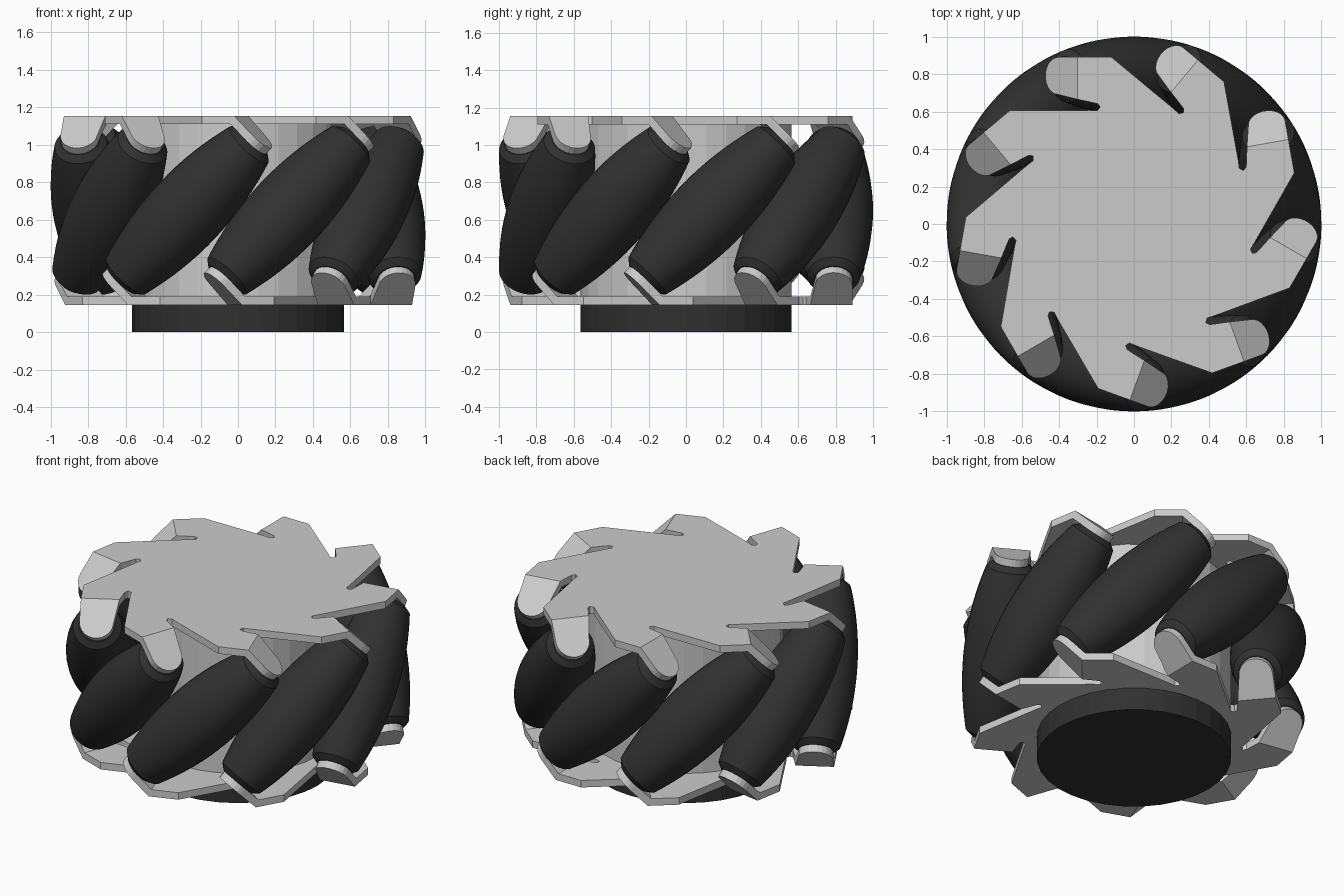
import bpy, bmesh
from math import pi, sqrt, sin, cos, radians
from mathutils import Matrix, Vector

if "Cube" in bpy.data.objects:
    bpy.data.objects.remove(bpy.data.objects["Cube"])

N = 9            # rollers around the wheel
MID = 0.65       # mid-height of the roller ring
D = 0.79         # wheel axis to roller axis
R2 = sqrt(2)

black = bpy.data.materials.new("black_rubber")
black.diffuse_color = (0.03, 0.03, 0.03, 1)
black.use_nodes = True
black.node_tree.nodes["Principled BSDF"].inputs["Base Color"].default_value = black.diffuse_color


def add_object(name, bm, mat=None):
    bmesh.ops.recalc_face_normals(bm, faces=bm.faces)
    me = bpy.data.meshes.new(name)
    bm.to_mesh(me)
    bm.free()
    if mat:
        me.materials.append(mat)
    ob = bpy.data.objects.new(name, me)
    bpy.context.collection.objects.link(ob)
    return ob


def cylinder(name, r, z0, z1, mat=None):
    bm = bmesh.new()
    bmesh.ops.create_cone(bm, cap_ends=True, segments=32, radius1=r, radius2=r, depth=z1 - z0,
                          matrix=Matrix.Translation((0, 0, (z0 + z1) / 2)))
    return add_object(name, bm, mat)


# Hub boss and inner drum
cylinder("hub_boss", 0.565, 0, 0.15, black)
cylinder("inner_drum", 0.565, 0.15, 1.12)


# Barrel rollers: profile follows the envelope of the wheel's outer cylinder
def roller_mesh():
    half = []
    for i in range(9):
        s = 0.455 * i / 8
        q = sqrt(D * D + s * s / 2)
        rho, slope = 1 - q, -s / (2 * q)
        half.append((s - rho * slope, rho * sqrt(1 - slope * slope)))
    half += [(0.525, 0.105)]
    profile = [(-s, r) for s, r in reversed(half[1:])] + half
    seg = 32
    bm = bmesh.new()
    rings = [[bm.verts.new((r * cos(2 * pi * k / seg), r * sin(2 * pi * k / seg), s))
              for k in range(seg)] for s, r in profile]
    for a, b in zip(rings, rings[1:]):
        for k in range(seg):
            j = (k + 1) % seg
            bm.faces.new((a[k], a[j], b[j], b[k]))
    bm.faces.new(rings[0])
    bm.faces.new(rings[-1])
    return bm


first = add_object("roller_1", roller_mesh(), black)
bpy.context.view_layer.objects.active = first
first.select_set(True)
bpy.ops.object.shade_smooth_by_angle(angle=radians(25))
rollers = [first]
for i in range(1, N):
    ob = first.copy()
    ob.name = f"roller_{i + 1}"
    bpy.context.collection.objects.link(ob)
    rollers.append(ob)
for i, ob in enumerate(rollers):
    ob.matrix_world = (Matrix.Rotation(2 * pi * i / N, 4, 'Z') @ Matrix.Translation((0, D, MID))
                       @ Matrix.Rotation(-pi / 4, 4, 'Y'))


# Sheet-metal side plate: toothed disc with one tab per roller folded down 45 degrees
def side_plate(name, flip):
    bm = bmesh.new()
    # rounded tab end (w = along the slope, v = radial)
    arc = [(0.1 * cos(a), D + 0.1 * sin(a)) for a in [radians(90 - 16 * k) for k in range(11)]]
    notch = [(0.23, 0.65), (0.195, 0.642), (0.18, 0.625), (0.195, 0.605), (0.235, 0.607)]
    loops = []
    for s, z, fold in ((0.57, 1.155, 0.301), (0.525, 1.11, 0.282)):
        flat, outline = [], []
        for i in range(N):
            rot = Matrix.Rotation(2 * pi * i / N, 3, 'Z')

            def vert(u, v, h):
                return bm.verts.new(rot @ Vector((-u, v, h)))

            corner = vert(0.12, 0.89, z)
            fold_a, fold_b = vert(fold, 0.89, z), vert(fold, 0.665, z)
            tip = [vert((s + w) / R2, v, MID + (s - w) / R2) for w, v in arc]
            slot = [vert(u, v, z) for u, v in notch]
            bm.faces.new([fold_a] + tip + [fold_b])
            flat += [corner, fold_a, fold_b] + slot
            outline += [corner, fold_a] + tip + [fold_b] + slot
        bm.faces.new(flat)
        loops.append(outline)
    a, b = loops
    for k in range(len(a)):
        j = (k + 1) % len(a)
        bm.faces.new((a[k], a[j], b[j], b[k]))
    if flip:  # half turn about a roller's radial axis
        bm.transform(Matrix.Translation((0, 0, 2 * MID)) @ Matrix.Rotation(pi, 4, 'Y'))
    return add_object(name, bm)


side_plate("top_plate", False)
side_plate("bottom_plate", True)
